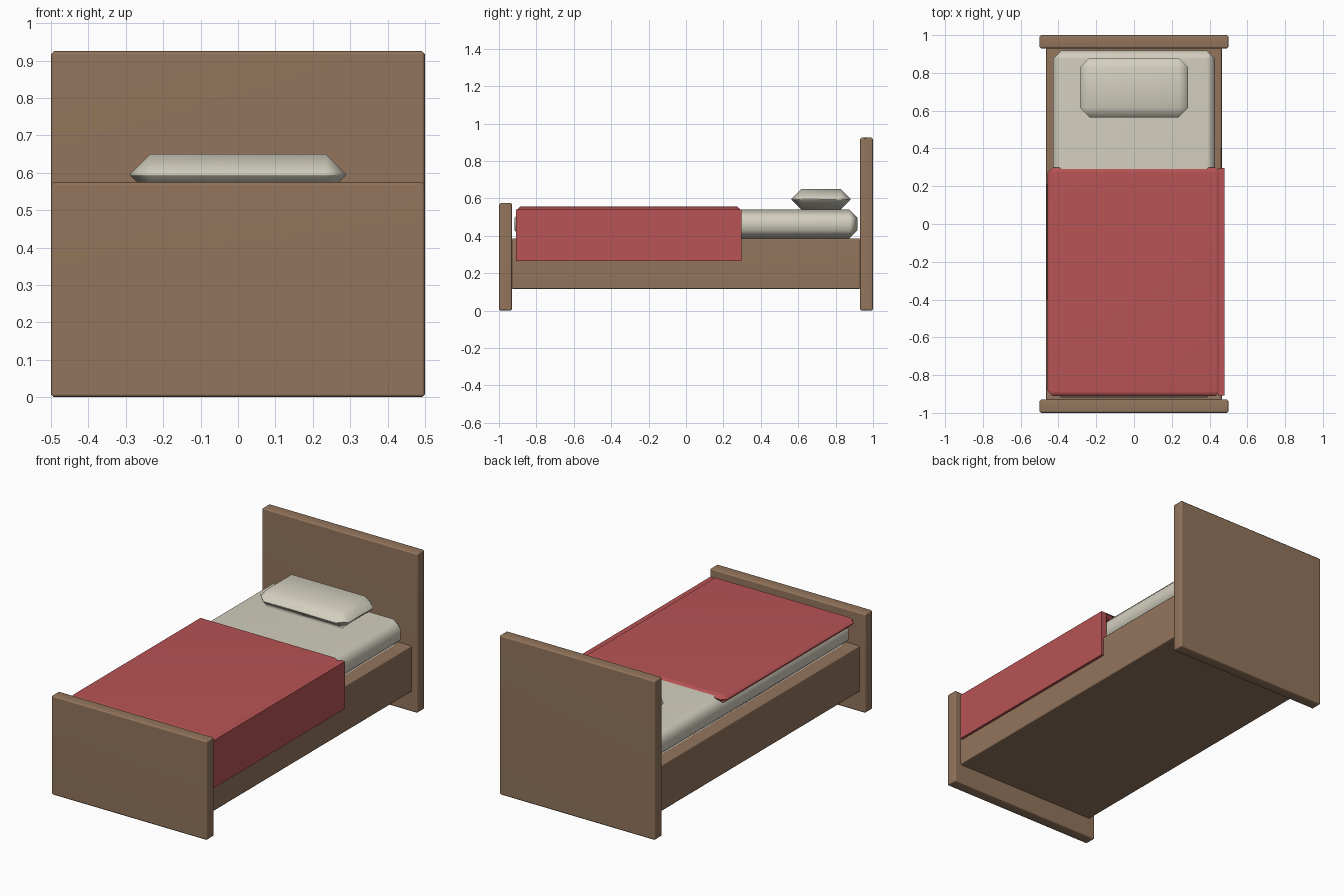
import bpy
import math

if "Cube" in bpy.data.objects:
    bpy.data.objects.remove(bpy.data.objects["Cube"])


def material(name, rgb):
    mat = bpy.data.materials.new(name)
    mat.diffuse_color = (*rgb, 1.0)
    mat.use_nodes = True
    mat.node_tree.nodes["Principled BSDF"].inputs["Base Color"].default_value = mat.diffuse_color
    return mat


WOOD = material("brown wood", (0.29, 0.178, 0.108))
LINEN = material("off white linen", (0.65, 0.62, 0.52))
RED = material("red cloth", (0.48, 0.087, 0.09))


def box(name, low, high, mat, bevel=0.0):
    """Box between two corners with a single chamfer and softened shading."""
    centre = [(a + b) / 2 for a, b in zip(low, high)]
    bpy.ops.mesh.primitive_cube_add(size=1, location=centre)
    ob = bpy.context.object
    ob.name = name
    ob.scale = [b - a for a, b in zip(low, high)]
    bpy.ops.object.transform_apply(location=False, rotation=False, scale=True)
    ob.data.materials.append(mat)
    if bevel:
        mod = ob.modifiers.new("chamfer", 'BEVEL')
        mod.width = bevel
        mod.segments = 1
        bpy.ops.object.modifier_apply(modifier=mod.name)
        bpy.ops.object.shade_smooth_by_angle(angle=math.radians(60))
        mod = ob.modifiers.new("even shading", 'WEIGHTED_NORMAL')
        mod.keep_sharp = True
    return ob


# Wooden end boards and solid base
box("headboard", (-0.5, 0.93, 0), (0.5, 1.0, 0.925), WOOD, 0.008)
box("footboard", (-0.5, -1.0, 0), (0.5, -0.93, 0.575), WOOD, 0.008)
box("bed_frame", (-0.465, -0.935, 0.115), (0.465, 0.935, 0.385), WOOD, 0.008)

# Bedding
box("mattress", (-0.43, -0.918, 0.385), (0.43, 0.918, 0.54), LINEN, 0.045)
box("pillow", (-0.287, 0.565, 0.54), (0.287, 0.88, 0.65), LINEN, 0.052)

# Blanket, with the drape hanging over one side only
box("blanket", (-0.457, -0.91, 0.505), (0.457, 0.298, 0.557), RED, 0.025)
box("blanket_drape", (0.445, -0.908, 0.265), (0.48, 0.296, 0.54), RED)
